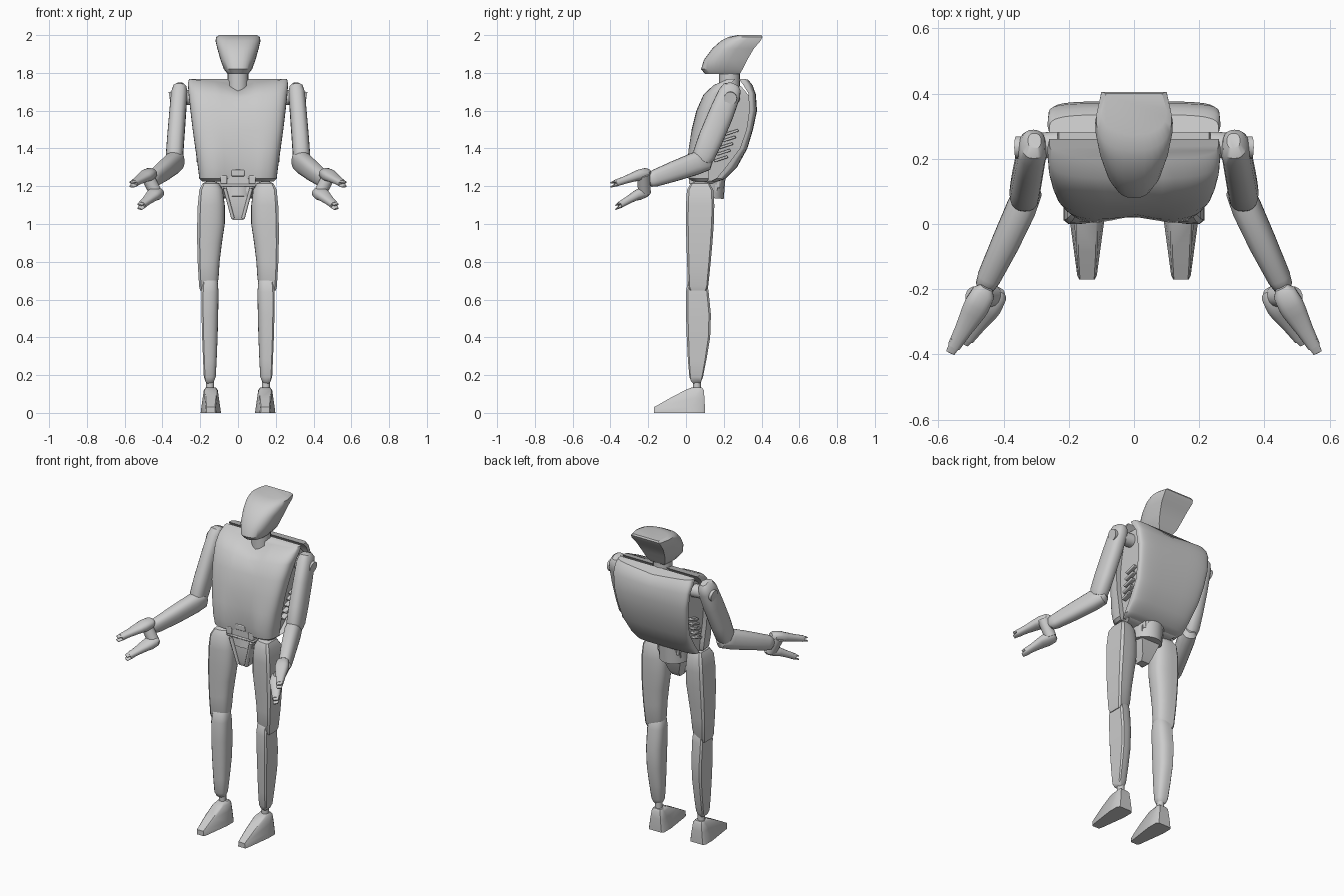
import bpy, bmesh
from math import sin, cos, pi, radians
from mathutils import Vector

if "Cube" in bpy.data.objects:
    bpy.data.objects.remove(bpy.data.objects["Cube"], do_unlink=True)
parts = []


def loft(name, rings, side=1):
    """Skin a list of equal-length point rings and cap both ends."""
    bm = bmesh.new()
    rows = [[bm.verts.new((x * side, y, z)) for x, y, z in ring] for ring in rings]
    for a, b in zip(rows, rows[1:]):
        for i in range(len(a)):
            j = (i + 1) % len(a)
            bm.faces.new((a[i], a[j], b[j], b[i]))
    bm.faces.new(rows[0])
    bm.faces.new(rows[-1])
    bmesh.ops.recalc_face_normals(bm, faces=bm.faces)
    mesh = bpy.data.meshes.new(name)
    bm.to_mesh(mesh)
    bm.free()
    obj = bpy.data.objects.new(name, mesh)
    bpy.context.collection.objects.link(obj)
    parts.append(obj)
    return obj


def spow(v, p):
    return (1 if v >= 0 else -1) * abs(v) ** p


def dee(w, flat, tip, p=0.6, pinch=1, start=0, n=16):
    """D-shaped section: flat edge at v=flat, bulging to v=tip."""
    base = flat + (tip - flat) * start
    pts = [(w * spow(cos(pi * i / n), p), base + (tip - base) * abs(sin(pi * i / n)) ** p)
           for i in range(n + 1)]
    return [(w * pinch, flat)] + pts + [(-w * pinch, flat)] if start else pts


def limb(name, stations, side=1, p=0.8, n=20):
    """Superellipse sections (point, ru, rv) square to the overall direction."""
    d = (Vector(stations[-1][0]) - Vector(stations[0][0])).normalized()
    x = Vector((1, 0, 0))
    u = (x - d * x.dot(d)).normalized()
    v = d.cross(u)
    rings = []
    for c, ru, rv in stations:
        rings.append([Vector(c) + u * ru * spow(cos(2 * pi * i / n), p)
                      + v * rv * spow(sin(2 * pi * i / n), p) for i in range(n)])
    return loft(name, rings, side)


def rod(name, a, b, r, side=1):
    return limb(name, [(a, r, r), (b, r, r)], side, p=1)


def box(name, center, size, tilt=0, side=1, bevel=0.005):
    c, s = cos(radians(tilt)), sin(radians(tilt))
    hx, hy, hz = (k / 2 for k in size)
    rings = []
    for z in (-hz, hz):
        rings.append([(center[0] + x, center[1] + y * c - z * s, center[2] + y * s + z * c)
                      for x, y in ((-hx, -hy), (hx, -hy), (hx, hy), (-hx, hy))])
    obj = loft(name, rings, side)
    mod = obj.modifiers.new("Soft edges", "BEVEL")
    mod.width, mod.segments = bevel, 2
    return obj


# Head: D-shaped slices with the flat face at the back
head = [(1.795, .10, .285, .055), (1.82, .08, .30, .075), (1.87, .095, .325, .093),
        (1.93, .14, .36, .11), (1.97, .185, .395, .119), (1.99, .225, .405, .116),
        (2.0, .275, .40, .10)]
loft("head", [[(u, v, z) for u, v in dee(w, yb, yf, .78, .86, .4)]
              for z, yf, yb, w in head])
rod("neck", (0, .23, 1.68), (0, .23, 1.82), .055)

# Torso slices: height, front, front seam, back seam, back, half width
torso = [(1.225, .035, .11, .13, .17, .19), (1.24, .01, .12, .16, .21, .205),
         (1.30, .0, .12, .21, .27, .212), (1.40, .012, .12, .285, .325, .226),
         (1.50, .03, .13, .32, .355, .24), (1.60, .055, .16, .335, .376, .252),
         (1.68, .092, .20, .33, .37, .262), (1.72, .14, .235, .30, .355, .265),
         (1.742, .20, .26, .28, .335, .26)]


def shape(x, y, z, front):
    """Raise the shoulder corners, notch the collar, crease the lower chest."""
    k = max(0, (z - 1.62) / .12)
    z += k * (.025 * abs(x) / .26 - .03 * max(0, 1 - abs(x) / .07) * front)
    if front and z < 1.45:
        y += .025 * max(0, 1 - abs(x) / .12) * min(1, (1.45 - z) / .12)
    return x, y, z


loft("chest_shell", [[shape(u, v, z, 1) for u, v in dee(w, sf, yf, .5, n=28)]
                     for z, yf, sf, sb, yb, w in torso])
loft("back_shell", [[shape(u, v, z, 0) for u, v in dee(w, sb, yb, .45, n=28)]
                    for z, yf, sf, sb, yb, w in torso])
loft("torso_core", [[(x * (w - .03), y, z - .012) for x, y in
                     ((-1, sf - .02), (1, sf - .02), (1, sb + .01), (-1, sb + .01))]
                    for z, yf, sf, sb, yb, w in torso])

# Pelvis: waist, tapering wedge and its framing
rod("waist", (0, .11, 1.14), (0, .12, 1.26), .09)
loft("pelvis_wedge", [[(-w, y0, z), (w, y0, z), (w, y1, z), (-w, y1, z)]
                      for z, w, y0, y1 in ((1.02, .028, .05, .10), (1.05, .035, .04, .12),
                                           (1.18, .08, .035, .165), (1.21, .08, .04, .17))])
box("waist_block", (0, .06, 1.235), (.16, .07, .055))
box("waist_buckle", (0, .045, 1.27), (.07, .05, .035))
box("belt_bar", (0, .045, 1.205), (.19, .05, .014))
box("back_plate", (0, .165, 1.215), (.15, .03, .05))
rod("hip_axle", (-.14, .08, 1.13), (.14, .08, 1.13), .035)

# Leg sections: height, front, back, inner x, outer x
thigh = [(1.225, .05, .10, .125, .165), (1.215, .025, .125, .10, .188),
         (1.18, .005, .145, .08, .205), (1.10, .0, .15, .07, .213), (1.0, .0, .147, .07, .216),
         (.90, .002, .14, .085, .216), (.80, .006, .13, .097, .213),
         (.70, .01, .118, .103, .206), (.675, .02, .108, .11, .20)]
shin = [(.725, .03, .09, .125, .175), (.70, .01, .11, .108, .188), (.64, .0, .12, .103, .193),
        (.52, .0, .132, .105, .193), (.40, .004, .128, .108, .19), (.28, .01, .108, .113, .185),
        (.19, .018, .09, .118, .181), (.165, .028, .08, .128, .172), (.155, .04, .07, .138, .162)]


def leg_rings(sections, slant):
    rings = []
    for z, y0, y1, xi, xo in sections:
        slope = slant * max(0, min(1, (.85 - z) / .15))
        rings.append([(v, (y0 + y1) / 2 + u, z - slope * (v - .13))
                      for u, v in dee((y1 - y0) / 2, xo, xi, .7, .84, .1)])
    return rings


for side, tag in ((1, "left"), (-1, "right")):
    loft(tag + "_thigh", leg_rings(thigh, .4), side)
    loft(tag + "_shin", leg_rings(shin, 0), side)
    rod(tag + "_ankle", (.148, .058, .11), (.148, .058, .18), .021, side)

    # Foot: tapered slices from sole to ankle
    foot = []
    for z, yf, yb, toe, mid in ((0, -.17, .1, .03, .054), (.03, -.17, .1, .027, .05),
                                (.078, -.085, .098, .033, .043), (.12, -.005, .094, .034, .037),
                                (.134, .03, .085, .024, .028)):
        ym = yf + (yb - yf) * .7
        half = [(toe * .8, yf), (toe, yf + .012), (mid, ym), (mid, yb - .015), (mid * .8, yb)]
        foot.append([(.144 + x, y, z) for x, y in half]
                    + [(.144 - x, y, z) for x, y in reversed(half)])
    loft(tag + "_foot", foot, side)

    # Arm: shoulder to elbow, then forearm reaching forward
    limb(tag + "_upper_arm", [((.305, .255, 1.74), .02, .025), ((.308, .245, 1.725), .036, .048),
                              ((.311, .23, 1.69), .044, .06), ((.32, .185, 1.58), .045, .066),
                              ((.33, .13, 1.45), .046, .066), ((.336, .095, 1.365), .046, .06),
                              ((.338, .082, 1.335), .038, .05)], side)
    rod(tag + "_shoulder_cap", (.33, .235, 1.67), (.362, .235, 1.665), .034, side)
    rod(tag + "_shoulder_axle", (.2, .25, 1.67), (.32, .235, 1.67), .04, side)
    limb(tag + "_forearm", [((.315, .125, 1.345), .025, .03), ((.322, .105, 1.337), .042, .055),
                            ((.345, .05, 1.32), .046, .06), ((.395, -.06, 1.28), .043, .054),
                            ((.445, -.165, 1.242), .036, .045), ((.457, -.19, 1.233), .03, .038),
                            ((.462, -.2, 1.23), .02, .025)], side)

    # Gripper: palm with an upper and a lower jaw, each with a split tip
    rod(tag + "_palm", (.487, -.225, 1.265), (.435, -.22, 1.165), .034, side)
    for jaw, base, knuckle, tip in (("upper", (.452, -.195, 1.275), (.495, -.275, 1.25), (.552, -.375, 1.215)),
                                    ("lower", (.415, -.20, 1.175), (.455, -.27, 1.148), (.51, -.352, 1.1))):
        b, k, t = Vector(base), Vector(knuckle), Vector(tip)
        limb(f"{tag}_{jaw}_jaw", [(b, .02, .015), (b.lerp(k, .2), .036, .027), (b.lerp(k, .7), .04, .03),
                                  (k, .037, .025), (k.lerp(t, .5), .027, .02), (t, .02, .018)], side)
        for level, dz in (("top", .009), ("bottom", -.009)):
            up = Vector((0, 0, dz))
            limb(f"{tag}_{jaw}_jaw_{level}_tip", [(k.lerp(t, .85) + up, .02, .009),
                                                  (k.lerp(t, 1.2) + up * 1.2, .014, .004)], side)

    # Side ribs, pelvis straps and belt fittings
    for i in range(5):
        box(f"{tag}_rib_{i + 1}", (.197 + .004 * i, .185 + .014 * i, 1.345 + .035 * i),
            (.045, .075, .014), 18, side, .004)
    limb(tag + "_pelvis_strap", [((.07, .035, 1.19), .009, .02), ((.027, .045, 1.03), .009, .015)], side)
    box(tag + "_belt_block", (.076, .04, 1.235), (.035, .05, .045), 0, side)
    box(tag + "_back_clip", (.05, .18, 1.25), (.028, .03, .10), -12, side, .01)

# Smooth shading with crisp edges
bpy.ops.object.select_all(action="DESELECT")
for obj in parts:
    obj.select_set(True)
bpy.context.view_layer.objects.active = parts[0]
bpy.ops.object.shade_smooth_by_angle(angle=radians(35))
